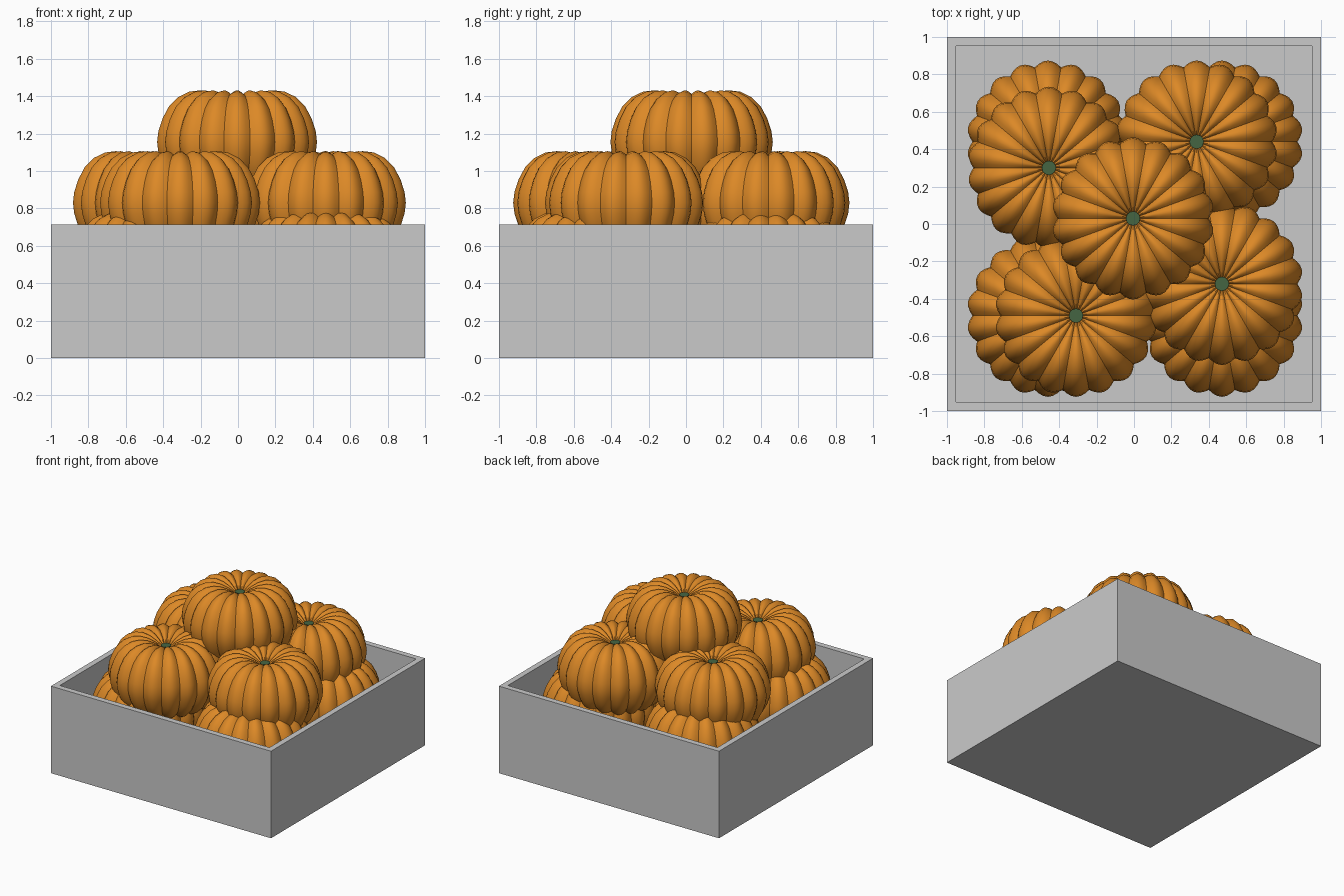
import bpy, bmesh, math

if "Cube" in bpy.data.objects:
    bpy.data.objects.remove(bpy.data.objects["Cube"])

def material(name, rgb):
    m = bpy.data.materials.new(name)
    m.diffuse_color = (*rgb, 1)
    m.use_nodes = True
    m.node_tree.nodes["Principled BSDF"].inputs["Base Color"].default_value = m.diffuse_color
    return m

GREY = material("crate_grey", (0.59, 0.59, 0.59))
ORANGE = material("pumpkin_orange", (0.72, 0.25, 0.02))
GREEN = material("stem_green", (0.06, 0.13, 0.055))

def add_object(name, mesh):
    ob = bpy.data.objects.new(name, mesh)
    bpy.context.collection.objects.link(ob)
    return ob

# Open crate: block with inset top pushed down
H, WALL, FLOOR = 0.715, 0.067, 0.067
bm = bmesh.new()
bmesh.ops.create_cube(bm, size=1)
for v in bm.verts:
    v.co = (v.co.x * 2, v.co.y * 2, (v.co.z + 0.5) * H)
bm.normal_update()
top = max(bm.faces, key=lambda f: f.calc_center_median().z)
bmesh.ops.inset_region(bm, faces=[top], thickness=WALL)
ext = bmesh.ops.extrude_discrete_faces(bm, faces=[top])
for v in ext["faces"][0].verts:
    v.co.z = FLOOR
bmesh.ops.recalc_face_normals(bm, faces=bm.faces)
mesh = bpy.data.meshes.new("crate")
bm.to_mesh(mesh)
bm.free()
mesh.materials.append(GREY)
add_object("crate", mesh)

# Ribbed pumpkin body: lathe profile with rounded lobes and creased grooves
LOBES, STEPS = 18, 6
upper = [(0.03, 0.200), (0.08, 0.235), (0.14, 0.264), (0.20, 0.276), (0.26, 0.269),
         (0.32, 0.240), (0.37, 0.190), (0.405, 0.125), (0.427, 0.058)]
profile = upper + [(0.434, 0.0)] + [(r, -z) for r, z in reversed(upper)]
n = LOBES * STEPS
bm = bmesh.new()
rings = []
for r, z in profile:
    ring = []
    for i in range(n):
        a = 2 * math.pi * i / n
        s = 1 - 0.07 * (1 - math.sin(math.pi * (i % STEPS) / STEPS))
        ring.append(bm.verts.new((r * s * math.cos(a), r * s * math.sin(a), z * s)))
    rings.append(ring)
for lo, hi in zip(rings, rings[1:]):
    for i in range(n):
        j = (i + 1) % n
        bm.faces.new((lo[i], hi[i], hi[j], lo[j]))
bm.faces.new(rings[0])
bm.faces.new(rings[-1])
bmesh.ops.recalc_face_normals(bm, faces=bm.faces)
body = bpy.data.meshes.new("pumpkin")
bm.to_mesh(body)
bm.free()
body.materials.append(ORANGE)

# Short stem sunk in the top hollow
bm = bmesh.new()
bmesh.ops.create_cone(bm, cap_ends=True, segments=12, radius1=0.03, radius2=0.038, depth=0.06)
stem = bpy.data.meshes.new("stem")
bm.to_mesh(stem)
bm.free()
stem.materials.append(GREEN)

# Three stacked layers of pumpkins
layers = [
    (0.505, [(-0.46, 0.44), (0.47, 0.44), (0.47, -0.49), (-0.46, -0.49)]),
    (0.83, [(-0.455, 0.30), (0.335, 0.44), (0.47, -0.32), (-0.31, -0.49)]),
    (1.155, [(-0.005, 0.03)]),
]
bodies = []
for z, spots in layers:
    for x, y in spots:
        p = add_object("pumpkin", body)
        p.location = (x, y, z)
        bodies.append(p)
        s = add_object("stem", stem)
        s.location = (x, y, z + 0.182)

# Smooth lobes, sharp grooves
bpy.ops.object.select_all(action='DESELECT')
bodies[0].select_set(True)
bpy.context.view_layer.objects.active = bodies[0]
bpy.ops.object.shade_smooth_by_angle(angle=math.radians(32))
